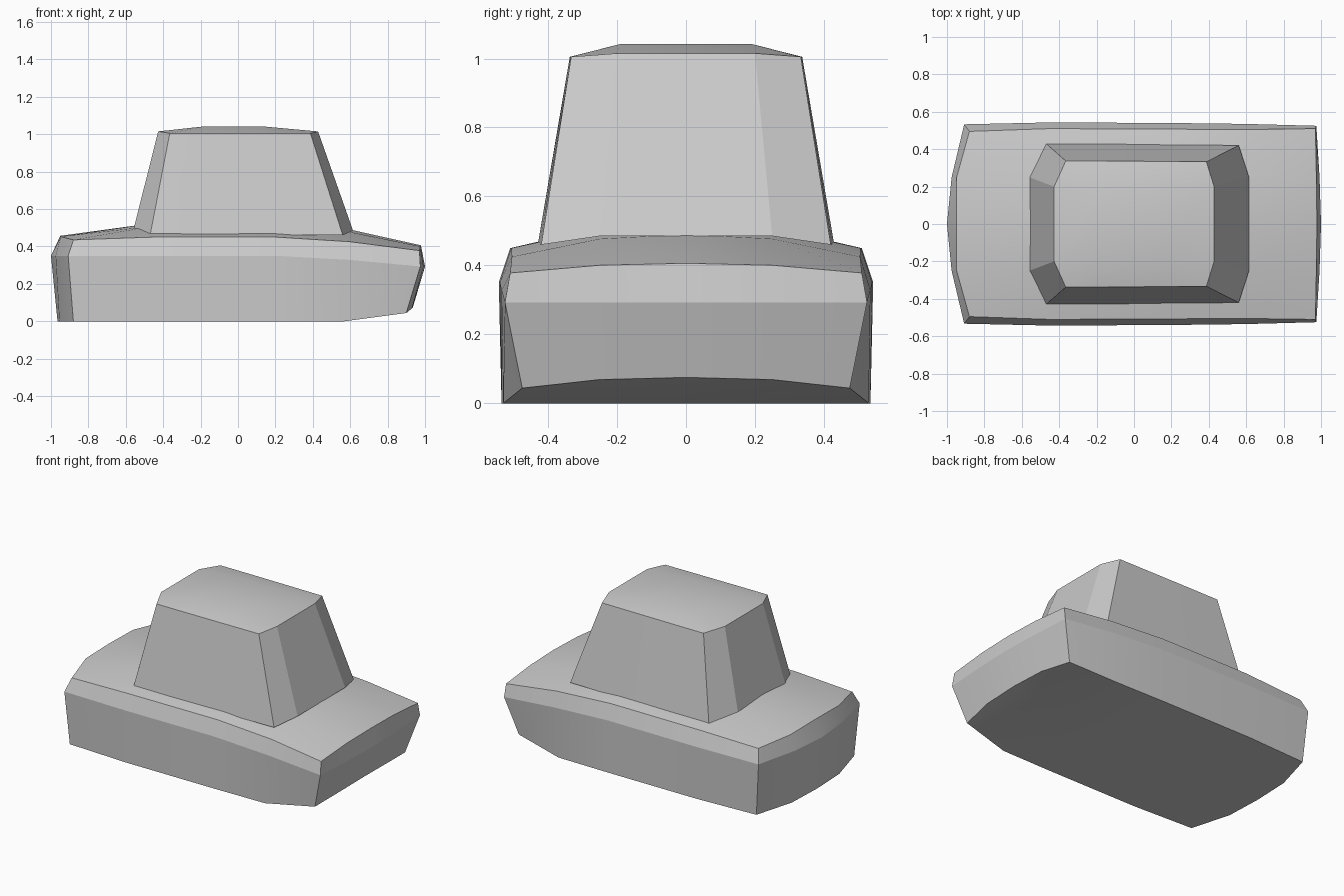
import bpy, bmesh, math

cube = bpy.data.objects.get("Cube")
if cube:
    bpy.data.objects.remove(cube, do_unlink=True)

grey = bpy.data.materials.new("plain grey")
grey.use_nodes = True
colour = (0.6, 0.6, 0.6, 1)
grey.diffuse_color = colour
grey.node_tree.nodes["Principled BSDF"].inputs["Base Color"].default_value = colour


def row(corner, mid, centre, y_corner, y_mid, z_corner, z_mid, z_centre=None):
    """One station across the width, mirrored about y = 0."""
    half = [(corner, y_corner, z_corner), (mid, y_mid, z_mid)]
    middle = [] if z_centre is None else [(centre, 0, z_centre)]
    return [(x, -y, z) for x, y, z in half] + middle + half[::-1]


def stacked_shell(name, levels, smooth_angle):
    """Close a stack of station grids: bottom, side bands and top."""
    bm = bmesh.new()
    grids = [[[bm.verts.new(p) for p in r] for r in lev] for lev in levels]
    ni, nj = len(levels[0]), len(levels[0][0])
    rim = [(i, 0) for i in range(ni)] + [(ni - 1, j) for j in range(1, nj)]
    rim += [(i, nj - 1) for i in range(ni - 2, -1, -1)]
    rim += [(0, j) for j in range(nj - 2, 0, -1)]
    for g in (grids[0], grids[-1]):
        for i in range(ni - 1):
            for j in range(nj - 1):
                bm.faces.new((g[i][j], g[i + 1][j], g[i + 1][j + 1], g[i][j + 1]))
    for low, high in zip(grids, grids[1:]):
        for (a, b), (c, d) in zip(rim, rim[1:] + rim[:1]):
            bm.faces.new((low[a][b], low[c][d], high[c][d], high[a][b]))
    loose = [v for v in bm.verts if not v.link_faces]
    bmesh.ops.delete(bm, geom=loose, context='VERTS')
    bmesh.ops.recalc_face_normals(bm, faces=bm.faces)
    mesh = bpy.data.meshes.new(name)
    bm.to_mesh(mesh)
    bm.free()
    mesh.materials.append(grey)
    obj = bpy.data.objects.new(name, mesh)
    bpy.context.collection.objects.link(obj)
    bpy.ops.object.select_all(action='DESELECT')
    obj.select_set(True)
    bpy.context.view_layer.objects.active = obj
    bpy.ops.object.shade_smooth_by_angle(angle=math.radians(smooth_angle))
    return obj


def body_level(stations):
    """Stations: corner, mid and centre x, corner y, corner and centre z."""
    return [row(a, b, c, y, 0.25, z, z + 0.8 * (top - z), top)
            for a, b, c, y, z, top in stations]


# Lower body: floor, shoulder line and crowned deck
floor = body_level([
    (-0.88, -0.955, -0.965, 0.515, 0, 0), (-0.45, -0.45, -0.45, 0.535, 0, 0),
    (0.2, 0.2, 0.2, 0.535, 0, 0), (0.57, 0.57, 0.57, 0.53, 0, 0),
    (0.9, 0.93, 0.935, 0.475, 0.044, 0.075)])
shoulder = body_level([
    (-0.908, -0.975, -1, 0.533, 0.35, 0.35), (-0.45, -0.45, -0.45, 0.543, 0.35, 0.35),
    (0.2, 0.2, 0.2, 0.54, 0.35, 0.35), (0.6, 0.6, 0.6, 0.535, 0.328, 0.328),
    (0.975, 0.992, 1, 0.525, 0.293, 0.293)])
deck = body_level([
    (-0.88, -0.948, -0.95, 0.495, 0.435, 0.457), (-0.45, -0.45, -0.45, 0.51, 0.45, 0.525),
    (0.2, 0.2, 0.2, 0.507, 0.45, 0.52), (0.6, 0.6, 0.6, 0.505, 0.425, 0.49),
    (0.97, 0.975, 0.978, 0.51, 0.378, 0.406)])
stacked_shell("lower_body", [floor, shoulder, deck], 16)

# Cabin: tapered walls with a softly crowned roof
base = [row(-0.47, -0.56, 0, 0.43, 0.25, 0.46, 0.485),
        row(-0.18, -0.18, 0, 0.43, 0.25, 0.46, 0.485),
        row(0.15, 0.15, 0, 0.425, 0.25, 0.46, 0.485),
        row(0.56, 0.615, 0, 0.42, 0.25, 0.46, 0.485)]
roof = [row(-0.365, -0.427, 0, 0.337, 0.2, 1.005, 1.015),
        row(-0.18, -0.18, 0, 0.337, 0.19, 1.005, 1.042),
        row(0.13, 0.13, 0, 0.335, 0.19, 1.005, 1.042),
        row(0.387, 0.428, 0, 0.333, 0.2, 1.005, 1.015)]
stacked_shell("cabin", [base, roof], 16)
